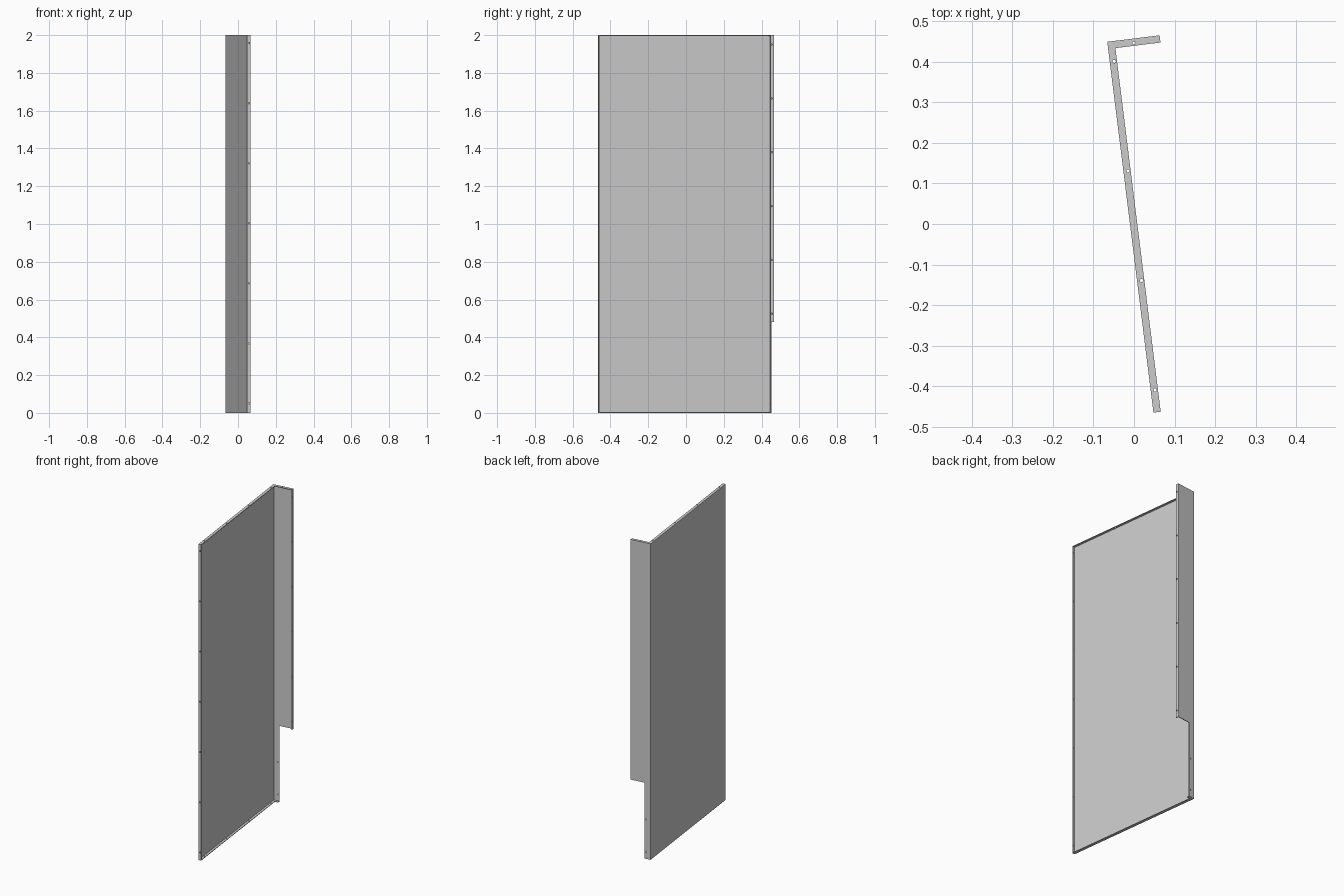
import bpy, bmesh, math
from mathutils import Matrix, Vector

if "Cube" in bpy.data.objects:
    bpy.data.objects.remove(bpy.data.objects["Cube"])

H, L, F = 2.0, 0.921, 0.13      # height, panel width, flange width
D, T = 0.018, 0.004             # lip depth, sheet thickness
NOTCH, NARROW = 0.48, 0.04      # flange cut-out height, strip width below it
R = 0.004                       # screw hole radius
# local frame: corner at origin, flange along +x, panel along -y
PLACE = Matrix.Translation((-0.0659, 0.449, 0)) @ Matrix.Rotation(math.radians(7.1), 4, 'Z')


def add_object(name, bm):
    bmesh.ops.recalc_face_normals(bm, faces=bm.faces)
    me = bpy.data.meshes.new(name)
    bm.to_mesh(me)
    bm.free()
    ob = bpy.data.objects.new(name, me)
    ob.matrix_world = PLACE
    bpy.context.collection.objects.link(ob)
    return ob


def prism(name, pts, z0, z1):
    bm = bmesh.new()
    face = bm.faces.new([bm.verts.new((x, y, z0)) for x, y in pts])
    ext = bmesh.ops.extrude_face_region(bm, geom=[face])
    verts = [v for v in ext["geom"] if isinstance(v, bmesh.types.BMVert)]
    bmesh.ops.translate(bm, verts=verts, vec=(0, 0, z1 - z0))
    return add_object(name, bm)


def lip_outline(width):
    # L-shaped lip following the panel and the flange, inside the skin
    return [(T, -T), (width, -T), (width, -D), (D, -D), (D, -L + T), (T, -L + T)]


# sheet parts
parts = [
    # main skin with its folded front lip
    prism("side_panel", [(0, 0), (T, 0), (T, -L + T), (D, -L + T), (D, -L), (0, -L)], 0, H),
    # rear flange with its folded end lip
    prism("rear_flange", [(T, 0), (F, 0), (F, -D), (F - T, -D), (F - T, -T), (T, -T)], NOTCH, H),
    # narrow strip under the notch
    prism("lower_strip", [(T, 0), (NARROW, 0), (NARROW, -T), (T, -T)], 0, NOTCH),
    prism("top_lip", lip_outline(F - T), H - T, H),
    prism("bottom_lip", lip_outline(NARROW), 0, T),
]

# screw holes in the lips: position and axis
mid = D / 2 + 0.002
holes = [((mid, -L + T / 2, 0.05 + 0.318 * i), 'Y') for i in range(7)]
holes += [((F - T / 2, -mid, 0.525 + 0.285 * i), 'X') for i in range(6)]
holes += [((0.03, -T / 2, z), 'Y') for z in (0.045, 0.25)]
for z in (T / 2, H - T / 2):
    holes += [((mid, -0.05 - 0.272 * i, z), 'Z') for i in range(4)]
holes.append(((F / 2, -mid, H - T / 2), 'Z'))

axes = {'X': Matrix.Rotation(math.pi / 2, 4, 'Y'),
        'Y': Matrix.Rotation(math.pi / 2, 4, 'X'),
        'Z': Matrix.Identity(4)}
bm = bmesh.new()
for pos, axis in holes:
    bmesh.ops.create_cone(bm, cap_ends=True, segments=12, radius1=R, radius2=R, depth=3 * T,
                          matrix=Matrix.Translation(Vector(pos)) @ axes[axis])
cutter = add_object("hole_cutter", bm)

# cut the holes, then remove the cutter
for ob in parts:
    mod = ob.modifiers.new("holes", 'BOOLEAN')
    mod.operation = 'DIFFERENCE'
    mod.solver = 'EXACT'
    mod.object = cutter
    bpy.context.view_layer.objects.active = ob
    bpy.ops.object.modifier_apply(modifier=mod.name)
bpy.data.objects.remove(cutter)
